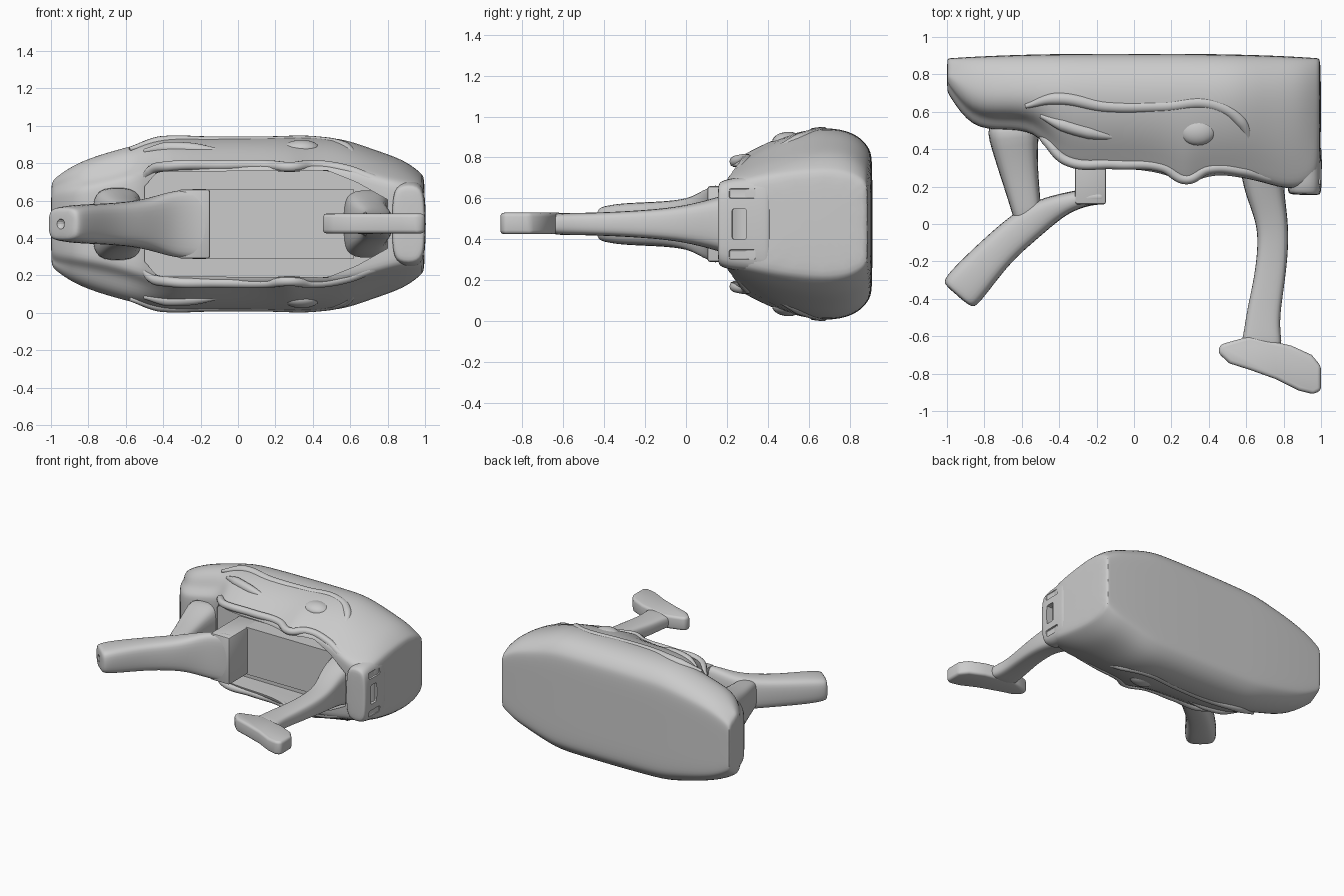
import bpy, bmesh, math
from mathutils import Vector

if "Cube" in bpy.data.objects:
    bpy.data.objects.remove(bpy.data.objects["Cube"])

ZC = 0.475  # the whole model mirrors about this height


def finish(ob, angle=35):
    bpy.ops.object.select_all(action='DESELECT')
    bpy.context.view_layer.objects.active = ob
    ob.select_set(True)
    for m in list(ob.modifiers):
        bpy.ops.object.modifier_apply(modifier=m.name)
    bpy.ops.object.shade_smooth_by_angle(angle=math.radians(angle))
    return ob


def loft(name, rings, subsurf=2):
    bm = bmesh.new()
    vs = [[bm.verts.new(p) for p in r] for r in rings]
    n = len(rings[0])
    for a, b in zip(vs, vs[1:]):
        for i in range(n):
            j = (i + 1) % n
            bm.faces.new((a[i], a[j], b[j], b[i]))
    bm.faces.new(vs[0][::-1])
    bm.faces.new(vs[-1])
    bmesh.ops.recalc_face_normals(bm, faces=bm.faces)
    me = bpy.data.meshes.new(name)
    bm.to_mesh(me)
    bm.free()
    ob = bpy.data.objects.new(name, me)
    bpy.context.collection.objects.link(ob)
    if subsurf:
        ob.modifiers.new("Subsurf", 'SUBSURF').levels = subsurf
    return ob


def bevel(ob, width, seg=3):
    m = ob.modifiers.new("Bevel", 'BEVEL')
    m.width, m.segments = width, seg
    return ob


def box(name, x, y, z):
    ring = lambda h: [(x[0], y[0], h), (x[1], y[0], h), (x[1], y[1], h), (x[0], y[1], h)]
    return loft(name, [ring(z[0]), ring(z[1])], 0)


def cut(ob, cutter):
    finish(ob)
    m = ob.modifiers.new("Cut", 'BOOLEAN')
    m.operation, m.object, m.solver = 'DIFFERENCE', cutter, 'EXACT'
    finish(ob)
    bpy.data.objects.remove(cutter)


def limb(name, stations, subsurf=2):
    """Stations (x, y, half width in plan, half height); rounded box section."""
    rings = []
    P = [Vector((s[0], s[1], ZC)) for s in stations]
    for i, (x, y, w, t) in enumerate(stations):
        d = (P[min(i + 1, len(P) - 1)] - P[max(i - 1, 0)]).normalized()
        n, up = Vector((-d.y, d.x, 0)), Vector((0, 0, 1))
        rings.append([P[i] + n * w * a + up * t * b for a, b in
                      ((1, .65), (.7, 1), (-.7, 1), (-1, .65), (-1, -.65), (-.7, -1), (.7, -1), (1, -.65))])
    return loft(name, rings, subsurf)


# Main shell: sections along x (x, front y, half height, front half height)
SHELL = [(-1, .71, .22, .15), (-.99, .69, .245, .17), (-.87, .51, .335, .19), (-.7, .505, .395, .22),
         (-.53, .50, .44, .27), (-.42, .36, .465, .31), (-.3, .295, .475, .31), (0, .295, .48, .31),
         (.2, .26, .48, .31), (.28, .19, .48, .30), (.38, .26, .48, .31), (.55, .255, .475, .30),
         (.7, .22, .42, .26), (.8, .19, .385, .23), (.9, .19, .345, .21), (.985, .25, .275, .2), (1, .36, .25, .17)]
rings = []
for x, f, h, q in SHELL:
    back = .91 - .025 * abs(x) ** 3
    mid = .68 if f < .6 else .79
    half = [(back, .3 * h), (back, .68 * h), (back - .015, .78 * h), (back - .08, .93 * h), (mid, h),
            ((mid + f) / 2, q * .3 + h * .7), (f + .06, q + .03), (f, q), (f, q - .07)]
    rings.append([(x, y, ZC + z) for y, z in half] + [(x, y, ZC - z) for y, z in reversed(half)])
shell = loft("main_shell", rings)

# Hollow in the front of the shell
half = [(-.5, .2), (-.43, .28), (.48, .285), (.64, .22), (.8, .13)]
outline = [(x, z) for x, z in half] + [(x, -z) for x, z in reversed(half)]
cut(shell, loft("hollow_cutter", [[(x, y, ZC + z) for x, z in outline] for y in (-.3, .46)], 0))

# Recessed inner panel and the block beside it
finish(box("inner_panel", (-.2, .62), (.33, .5), (.29, .66)))
finish(bevel(box("grip_block", (-.315, -.15), (.105, .48), (.29, .66)), .012, 2))

# Rear grip with a small hole in its end
grip = limb("grip", [(-.945, -.385, .09, .08), (-.932, -.37, .115, .092), (-.86, -.285, .112, .105),
                     (-.72, -.13, .095, .11), (-.58, -.01, .095, .12), (-.47, .065, .08, .14),
                     (-.36, .115, .055, .178), (-.25, .145, .047, .19), (-.17, .145, .04, .19),
                     (-.155, .145, .04, .19)])
bpy.ops.mesh.primitive_uv_sphere_add(radius=.03, segments=16, ring_count=8, location=(-.955, -.39, ZC))
cut(grip, bpy.context.object)
finish(limb("grip_strut", [(-.56, -.02, .07, .1), (-.575, .08, .08, .12), (-.61, .25, .1, .14),
                           (-.64, .42, .125, .18), (-.65, .58, .16, .23)]))

# Front lever and its foot plate
finish(limb("lever", [(.69, .46, .14, .2), (.69, .3, .125, .18), (.695, .18, .105, .14), (.74, .02, .085, .095),
                      (.745, -.12, .083, .075), (.725, -.3, .083, .062), (.69, -.48, .09, .055),
                      (.685, -.6, .1, .055), (.68, -.68, .12, .05)]))
FOOT = [(.45, -.69), (.46, -.645), (.53, -.625), (.62, -.6), (.75, -.63), (.84, -.65), (.95, -.7), (1, -.76),
        (1, -.89), (.96, -.91), (.88, -.89), (.76, -.83), (.62, -.78), (.51, -.745)]
finish(bevel(loft("lever_foot", [[(x, y, z) for x, y in FOOT] for z in (.425, .53)], 0), .02))

# End collar, flaring toward the back, with a slot and two shallow notches
collar = limb("end_collar", [(.91, .155, .075, .19), (.91, .165, .09, .21), (.915, .22, .09, .228),
                             (.915, .32, .09, .235), (.915, .39, .09, .262), (.915, .425, .085, .255)])
cut(collar, bevel(box("slot_cutter", (.94, 1.1), (.225, .295), (.4, .55)), .012, 2))
for s in (-1, 1):
    zc = ZC + s * .15
    cut(collar, bevel(box("notch_cutter", (.985, 1.1), (.21, .34), (zc - .025, zc + .025)), .01, 2))


# Soft folds and bumps on both flanks
def fold(name, pts, r):
    for s, side in ((1, "upper"), (-1, "lower")):
        cu = bpy.data.curves.new(name, 'CURVE')
        cu.dimensions, cu.bevel_depth, cu.bevel_resolution = '3D', r, 3
        cu.use_fill_caps = True
        sp = cu.splines.new('BEZIER')
        sp.bezier_points.add(len(pts) - 1)
        for i, (b, (x, y, z)) in enumerate(zip(sp.bezier_points, pts)):
            b.co = (x, y, ZC + s * z)
            b.handle_left_type = b.handle_right_type = 'AUTO'
            b.radius = .35 if i in (0, len(pts) - 1) else 1
        ob = bpy.data.objects.new(side + "_" + name, cu)
        bpy.context.collection.objects.link(ob)
        bpy.ops.object.select_all(action='DESELECT')
        bpy.context.view_layer.objects.active = ob
        ob.select_set(True)
        bpy.ops.object.convert(target='MESH')
        finish(bpy.context.object, 60)


fold("cushion_fold", [(-.58, .63, .4), (-.42, .67, .435), (-.15, .63, .435), (.15, .63, .435), (.42, .64, .435),
                      (.57, .55, .405), (.63, .4, .34)], .035)
fold("cushion_crease", [(-.5, .58, .39), (-.38, .53, .405), (-.24, .49, .4), (-.05, .46, .38)], .035)
fold("cushion_lip", [(-.52, .5, .2), (-.47, .45, .28), (-.36, .34, .31), (-.1, .32, .315), (.15, .305, .315),
                     (.28, .24, .305), (.4, .295, .315), (.58, .285, .29), (.72, .25, .24), (.87, .22, .2)], .028)
for s, side in ((1, "upper"), (-1, "lower")):
    bpy.ops.mesh.primitive_uv_sphere_add(radius=1, segments=24, ring_count=12, location=(.34, .5, ZC + s * .4))
    ob = bpy.context.object
    ob.name = side + "_cushion_bump"
    ob.scale = (.1, .08, .05)
    finish(ob)
